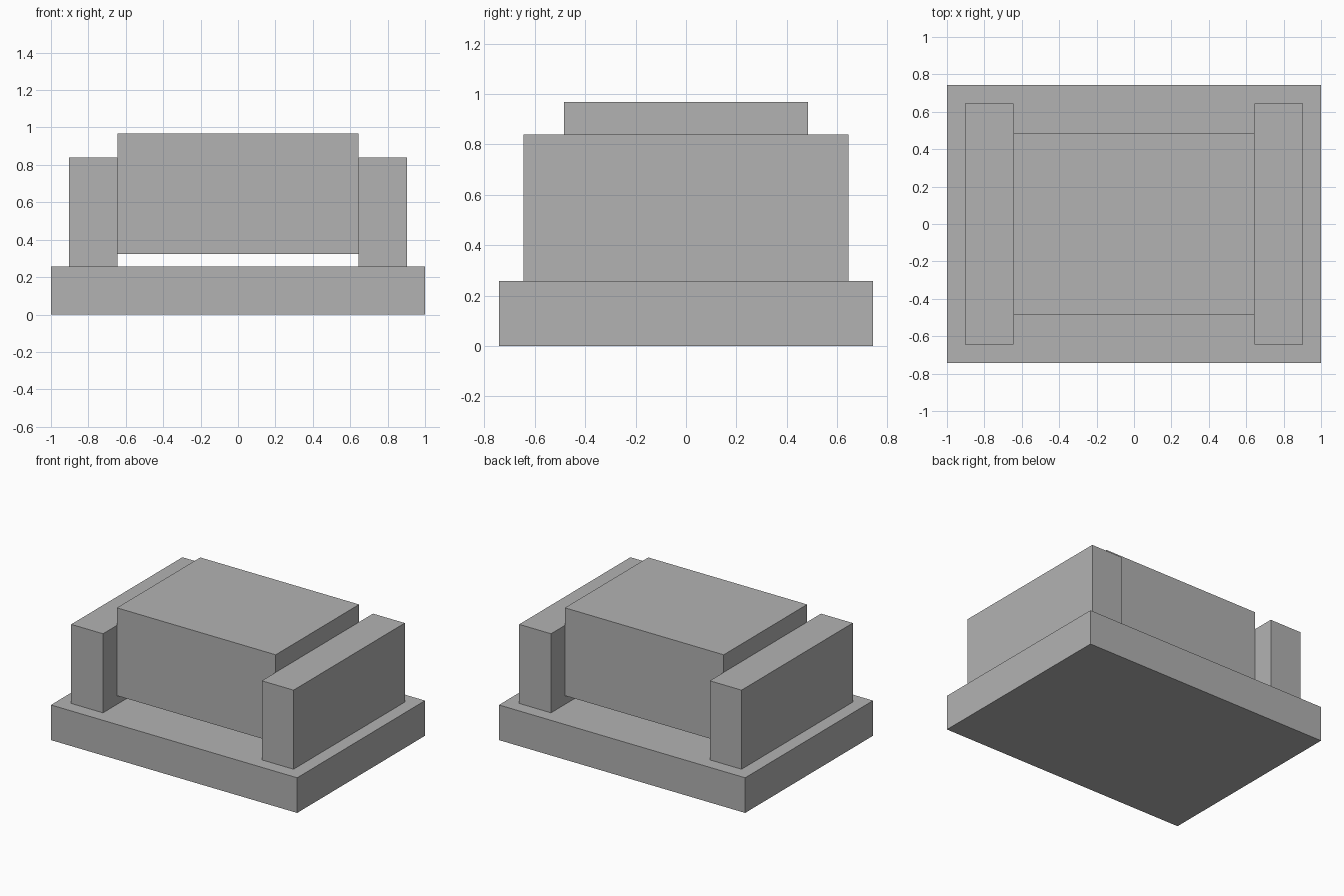
import bpy

if "Cube" in bpy.data.objects:
    bpy.data.objects.remove(bpy.data.objects["Cube"])

U = 2 / 31  # module: the base is 31 units long

grey = bpy.data.materials.new("plain grey")
grey.diffuse_color = (0.448, 0.448, 0.448, 1)
grey.use_nodes = True
grey.node_tree.nodes["Principled BSDF"].inputs["Base Color"].default_value = grey.diffuse_color


def box(name, size, x, bottom):
    """Box with its size, x centre and bottom height given in modules."""
    w, d, h = (s * U for s in size)
    bpy.ops.mesh.primitive_cube_add(size=1, location=(x * U, 0, bottom * U + h / 2))
    ob = bpy.context.object
    ob.name = name
    ob.scale = (w, d, h)
    bpy.ops.object.transform_apply(location=False, rotation=False, scale=True)
    ob.data.materials.append(grey)
    return ob


# Base slab
box("base", (31, 23, 4), 0, 0)

# Upright side walls
for side, sign in (("left", -1), ("right", 1)):
    box(side + "_wall", (4, 20, 9), sign * 12, 4)

# Block held between the walls, clear of the base
box("centre_block", (20, 15, 10), 0, 5)
